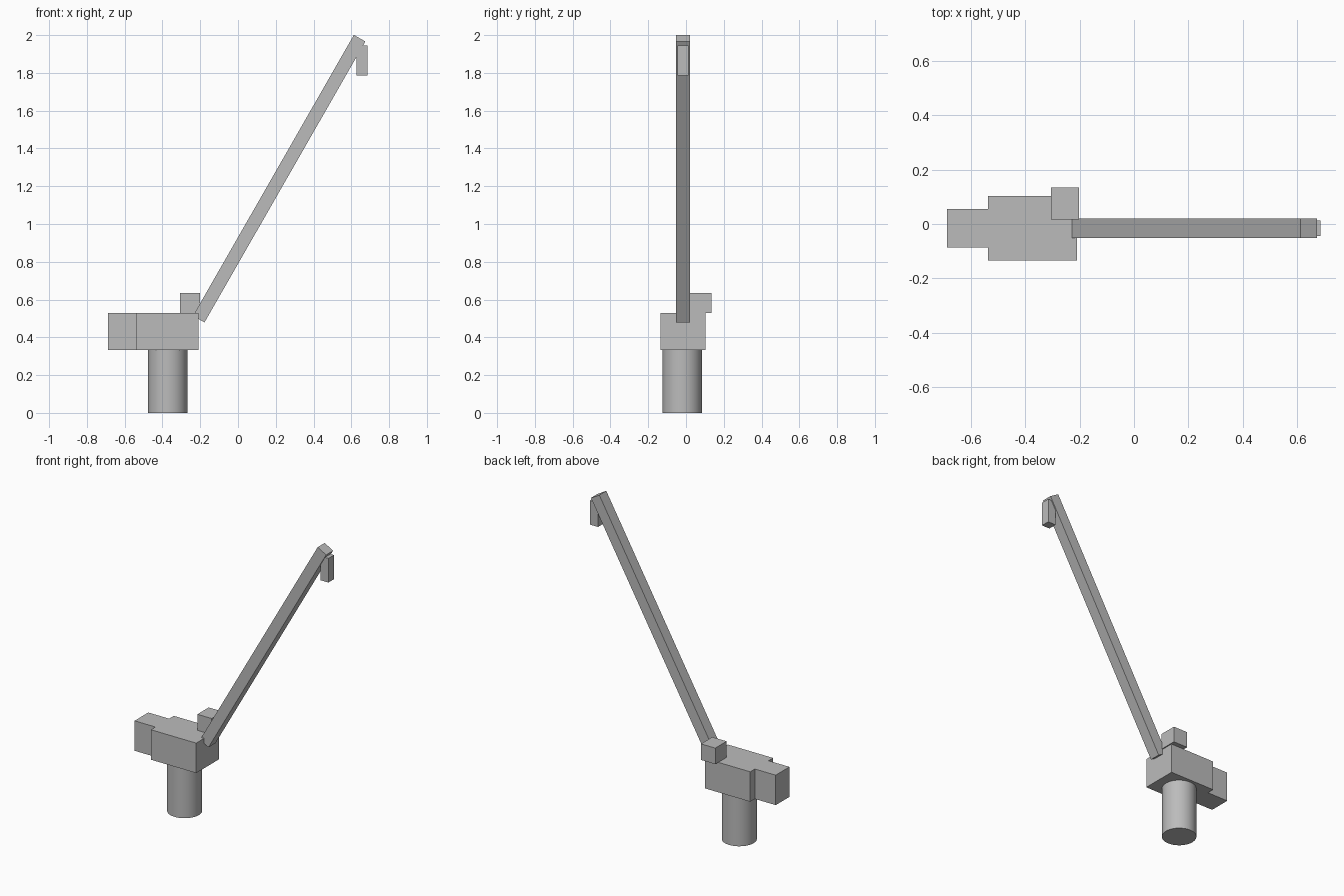
import bpy
import math

default = bpy.data.objects.get("Cube")
if default:
    bpy.data.objects.remove(default, do_unlink=True)

# Single flat colour
grey = bpy.data.materials.new("plain_grey")
grey.use_nodes = True
colour = (0.5, 0.5, 0.5, 1)
grey.diffuse_color = colour
grey.node_tree.nodes["Principled BSDF"].inputs["Base Color"].default_value = colour


def finish(name):
    obj = bpy.context.object
    obj.name = obj.data.name = name
    obj.data.materials.append(grey)
    return obj


def box(name, x, y, z, tilt=0):
    """Box from its (min, max) ranges, tilted about its own centre."""
    ranges = (x, y, z)
    bpy.ops.mesh.primitive_cube_add(
        size=1, location=[(a + b) / 2 for a, b in ranges])
    obj = finish(name)
    obj.scale = [b - a for a, b in ranges]
    bpy.ops.object.transform_apply(location=False, rotation=False, scale=True)
    obj.rotation_euler.y = tilt
    return obj


# Round pedestal
bpy.ops.mesh.primitive_cylinder_add(
    vertices=48, radius=0.104, depth=0.335, location=(-0.372, -0.02, 0.1675))
finish("pedestal")
bpy.ops.object.shade_smooth_by_angle(angle=math.radians(40))

# Slewing house with counterweight behind and cab on the corner
box("machinery_house", (-0.537, -0.209), (-0.134, 0.103), (0.334, 0.53))
box("counterweight", (-0.688, -0.537), (-0.087, 0.055), (0.334, 0.53))
box("cab", (-0.306, -0.202), (0.017, 0.134), (0.53, 0.635))

# Raised boom, modelled upright around its centre and then tilted
cx, cz, half_length, half_width = 0.218, 1.24, 0.857, 0.035
box("boom", (cx - half_width, cx + half_width), (-0.052, 0.02),
    (cz - half_length, cz + half_length), math.radians(29.8))

# Hook block hanging from the boom tip
box("hook_block", (0.628, 0.686), (-0.045, 0.013), (1.786, 1.944))
